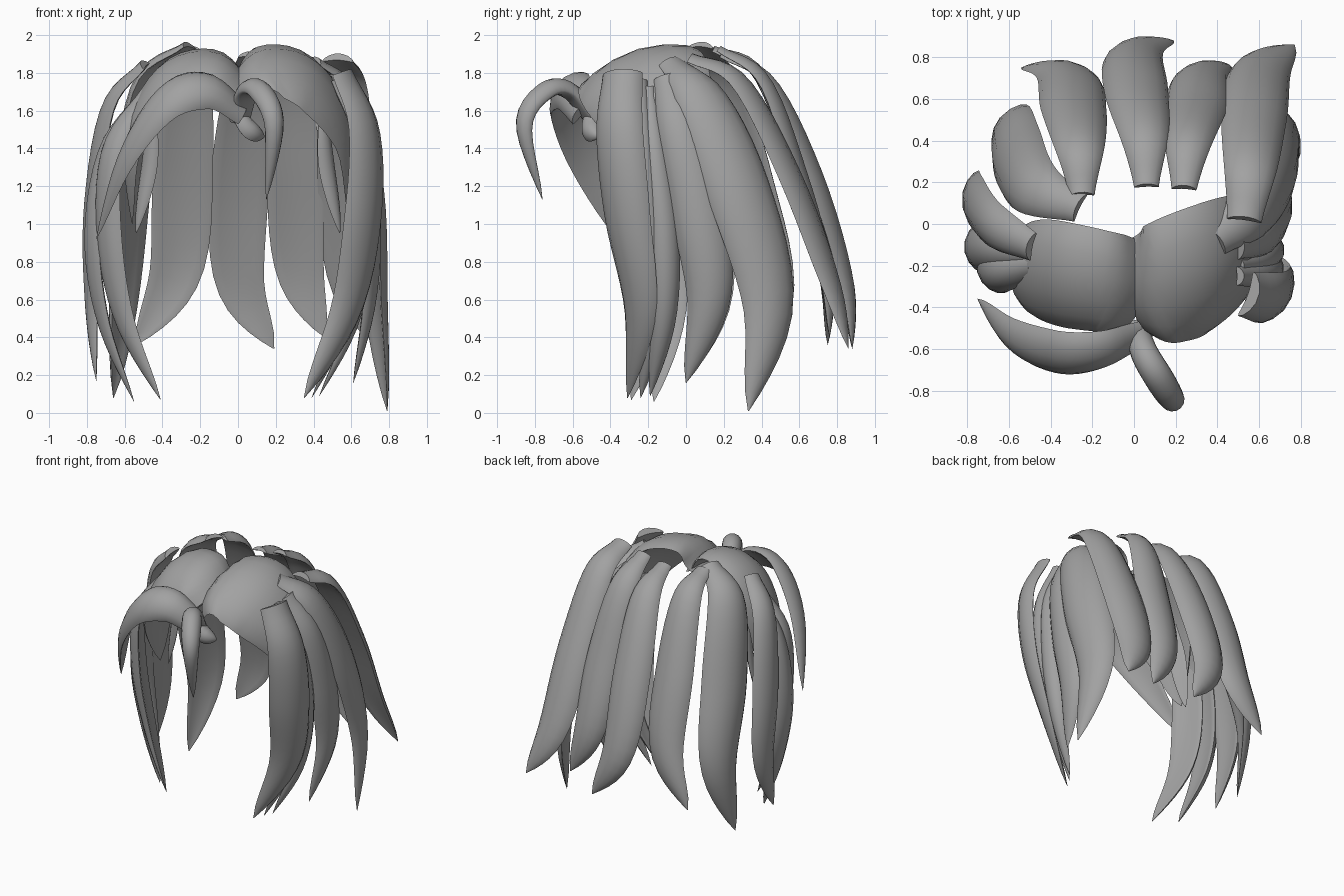
import bpy
import bmesh
import math
from mathutils import Vector

STEPS = 22
SIDES = 14
HEAD = Vector((0, 0, 1))

cube = bpy.data.objects.get("Cube")
if cube:
    bpy.data.objects.remove(cube, do_unlink=True)

grey = bpy.data.materials.new("hair grey")
grey.use_nodes = True
COLOUR = (.36, .36, .36, 1)
grey.diffuse_color = COLOUR
grey.node_tree.nodes["Principled BSDF"].inputs["Base Color"].default_value = COLOUR


def spline(points, t):
    """Point on a smooth curve passing through all the given points."""
    pts = [Vector(p) for p in points]
    pts = [pts[0] * 2 - pts[1]] + pts + [pts[-1] * 2 - pts[-2]]
    spans = len(pts) - 3
    i = min(int(t * spans), spans - 1)
    f = t * spans - i
    a, b, c, d = pts[i:i + 4]
    return (b * 2 + (c - a) * f + (a * 2 - b * 5 + c * 4 - d) * f ** 2
            + (b * 3 - a - c * 3 + d) * f ** 3) / 2


def taper(t, root, peak):
    """Relative width: grows from the root to the peak, then closes to the tip."""
    if t < peak:
        return root + (1 - root) * math.sin(t / peak * math.pi / 2) ** 1.2
    s = (t - peak) / (1 - peak)
    return max((1 - s * s) ** .8, .015)


def lock(name, path, width, side, root=.5, peak=.5, thick=.05, cup=.13, tip_side=None):
    """A lock of hair: a cupped lens section swept along a curve."""
    bm = bmesh.new()
    side = Vector(side).normalized()
    tip_side = Vector(tip_side).normalized() if tip_side else side
    frames = []
    for k in range(STEPS + 1):
        t = k / STEPS
        tangent = spline(path, min(t + .01, 1)) - spline(path, max(t - .01, 0))
        tangent.normalize()
        across = side.lerp(tip_side, t)
        across = (across - tangent * across.dot(tangent)).normalized()
        frames.append((t, spline(path, t), across, tangent.cross(across)))
    middle = frames[STEPS // 2]
    sign = 1 if middle[3].dot(middle[1] - HEAD) > 0 else -1
    rings = []
    for t, centre, across, out in frames:
        f = taper(t, root, peak)
        ring = []
        for j in range(SIDES):
            a = j / SIDES * math.tau
            u, v = math.cos(a), math.sin(a)
            v *= thick * f * (1 if v > 0 else .5)
            v += cup * width * f * (.5 - u * u)
            ring.append(bm.verts.new(centre + across * (u * width * f / 2) + out * (sign * v)))
        rings.append(ring)
    for lower, upper in zip(rings, rings[1:]):
        for j in range(SIDES):
            n = (j + 1) % SIDES
            bm.faces.new((lower[j], lower[n], upper[n], upper[j]))
    bm.faces.new(rings[0])
    bm.faces.new(rings[-1])
    bmesh.ops.recalc_face_normals(bm, faces=bm.faces)
    mesh = bpy.data.meshes.new(name)
    bm.to_mesh(mesh)
    bm.free()
    mesh.materials.append(grey)
    obj = bpy.data.objects.new(name, mesh)
    bpy.context.collection.objects.link(obj)
    bpy.ops.object.select_all(action='DESELECT')
    obj.select_set(True)
    bpy.context.view_layer.objects.active = obj
    bpy.ops.object.shade_smooth_by_angle(angle=math.radians(50))


ACROSS = (1, 0, 0)
ALONG = (0, 1, 0)

# Broad crown sheets either side of the parting
lock("crown_sheet_left",
     [(0, -.31, 1.7), (.14, -.3, 1.82), (.37, -.22, 1.76), (.55, -.13, 1.48), (.59, -.1, 1)],
     .69, (0, 1, .42), root=.68, peak=.46, cup=.12)
lock("crown_sheet_right",
     [(.02, -.31, 1.7), (-.14, -.29, 1.82), (-.37, -.25, 1.75), (-.54, -.22, 1.45), (-.56, -.15, 1)],
     .55, (0, 1, .42), root=.8, peak=.45, cup=.12)

# Swept fringe and the curl at the parting
lock("fringe_sweep",
     [(.02, -.54, 1.59), (-.16, -.61, 1.71), (-.37, -.62, 1.65), (-.58, -.54, 1.36), (-.75, -.36, .92)],
     .27, (0, .7, .75), root=.65, peak=.42)
lock("fringe_curl",
     [(.01, -.5, 1.55), (.05, -.62, 1.69), (.12, -.74, 1.69), (.19, -.85, 1.52), (.15, -.76, 1.13)],
     .14, (.8, .5, 0), root=.85, peak=.5, thick=.06, cup=.05)
lock("parting_root", [(0, -.5, 1.58), (.06, -.5, 1.5), (.14, -.46, 1.46)],
     .12, (0, .6, .8), root=.8, thick=.04)

# Back locks
lock("back_lock_right",
     [(-.25, .14, 1.92), (-.26, .37, 1.79), (-.29, .57, 1.3), (-.33, .72, .75), (-.54, .75, .36)],
     .32, ACROSS, root=.38, peak=.58)
lock("back_lock_middle",
     [(.06, .18, 1.89), (.05, .43, 1.74), (.01, .66, 1.25), (.01, .83, .7), (.19, .88, .34)],
     .31, ACROSS, root=.38, peak=.55)
lock("back_lock_centre_left",
     [(.24, .17, 1.92), (.26, .4, 1.75), (.3, .58, 1.25), (.33, .72, .75), (.46, .76, .4)],
     .3, ACROSS, root=.4, peak=.55)
lock("back_lock_left",
     [(.53, .02, 1.87), (.56, .28, 1.74), (.58, .54, 1.25), (.62, .75, .7), (.77, .86, .34)],
     .32, (1, -.2, 0), root=.52, peak=.57)

# Rear corner locks
lock("rear_corner_left",
     [(.4, -.08, 1.86), (.58, .08, 1.68), (.69, .28, 1.2), (.73, .44, .58), (.79, .33, .01)],
     .36, (-.35, 1, 0), root=.42, peak=.5)
lock("rear_corner_right",
     [(-.26, .08, 1.94), (-.48, .18, 1.75), (-.57, .33, 1.2), (-.61, .46, .62), (-.66, .34, .08)],
     .35, (.5, .85, 0), root=.42, peak=.5)

# Left side locks
lock("left_side_rear",
     [(.5, -.1, 1.78), (.64, -.03, 1.5), (.69, .07, 1.05), (.68, .12, .6), (.61, 0, .16)],
     .29, ALONG)
lock("left_side_middle",
     [(.5, -.2, 1.72), (.63, -.17, 1.4), (.66, -.12, .95), (.6, -.12, .5), (.43, -.19, .09)],
     .17, ALONG)
lock("left_side_inner",
     [(.5, -.25, 1.76), (.64, -.24, 1.4), (.65, -.2, .95), (.56, -.17, .5), (.39, -.24, .08)],
     .18, ALONG)
lock("left_side_front",
     [(.55, -.34, 1.8), (.67, -.36, 1.5), (.67, -.32, 1.05), (.58, -.25, .55), (.35, -.31, .08)],
     .3, (.35, .9, 0), root=.75, peak=.45, tip_side=(.8, .6, 0))

# Right side locks
lock("right_side_rear",
     [(-.49, -.11, 1.84), (-.67, -.01, 1.61), (-.75, .09, 1.1), (-.76, .13, .6), (-.75, 0, .17)],
     .28, ALONG)
lock("right_side_middle",
     [(-.48, -.14, 1.7), (-.68, -.12, 1.4), (-.75, -.11, .95), (-.7, -.1, .5), (-.55, -.17, .06)],
     .24, ALONG)
lock("right_side_front",
     [(-.48, -.21, 1.7), (-.66, -.24, 1.4), (-.68, -.22, .95), (-.6, -.21, .5), (-.41, -.29, .07)],
     .24, (-.4, .9, 0))

# Short wisps hanging inside, one per side
for label, s in (("left", 1), ("right", -1)):
    lock("inner_wisp_" + label,
         [(s * .45, -.12, 1.6), (s * .47, -.08, 1.3), (s * .54, -.08, .95)],
         .12, (s * .6, .8, 0), thick=.03)
